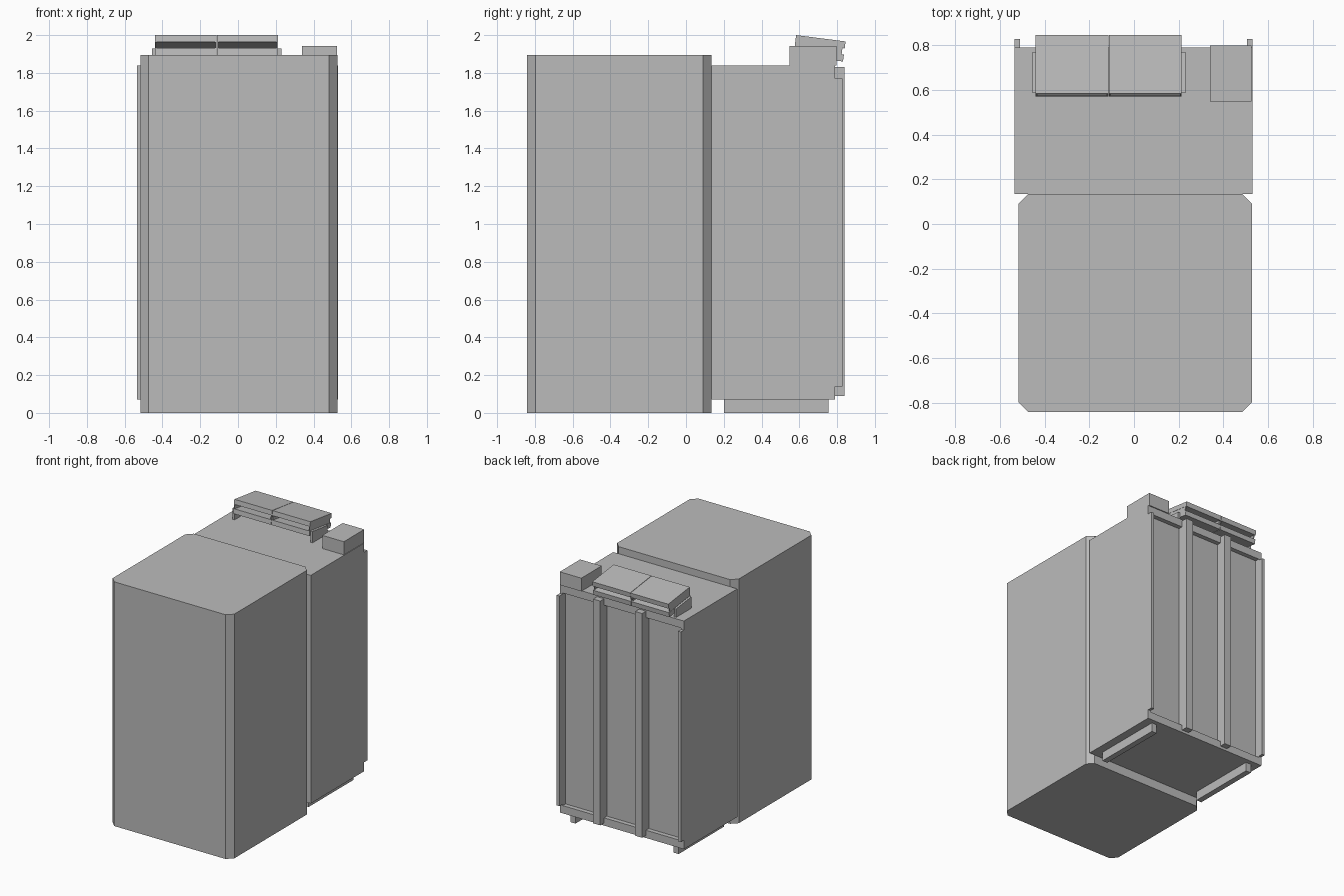
import bpy
import math

old = bpy.data.objects.get("Cube")
if old:
    bpy.data.objects.remove(old, do_unlink=True)

grey = bpy.data.materials.new("plain_grey")
grey.use_nodes = True
grey.diffuse_color = (0.5, 0.5, 0.5, 1)
grey.node_tree.nodes["Principled BSDF"].inputs["Base Color"].default_value = (0.5, 0.5, 0.5, 1)


def make(name, verts, faces):
    mesh = bpy.data.meshes.new(name)
    mesh.from_pydata(verts, [], faces)
    mesh.materials.append(grey)
    ob = bpy.data.objects.new(name, mesh)
    bpy.context.collection.objects.link(ob)
    return ob


def prism(name, profile, lo, hi, axis):
    """Extrude a counter-clockwise profile along z (xy points) or x (yz points)."""
    n = len(profile)
    if axis == "z":
        verts = [(a, b, h) for h in (lo, hi) for a, b in profile]
    else:
        verts = [(h, a, b) for h in (lo, hi) for a, b in profile]
    faces = [tuple(reversed(range(n))), tuple(range(n, 2 * n))]
    faces += [(i, (i + 1) % n, n + (i + 1) % n, n + i) for i in range(n)]
    return make(name, verts, faces)


def box(name, x, y, z):
    return prism(name, [(x[0], y[0]), (x[1], y[0]), (x[1], y[1]), (x[0], y[1])], *z, "z")


# Front cabinet with chamfered upright edges
l, r, f, b, c = -0.517, 0.527, -0.842, 0.135, 0.044
prism("front_cabinet", [(l + c, f), (r - c, f), (r, f + c), (r, b - c),
                        (r - c, b), (l + c, b), (l, b - c), (l, f + c)], 0, 1.895, "z")

# Rear cabinet with a recessed, framed back
L, R = -0.535, 0.53
box("rear_cabinet", (L, R), (0.135, 0.755), (0.07, 1.84))
box("back_top_rail", (L, R), (0.755, 0.79), (1.78, 1.84))
box("back_bottom_rail", (L, R), (0.755, 0.79), (0.07, 0.13))
for side, x in (("right", (L, L + 0.024)), ("left", (R - 0.024, R))):
    box(side + "_back_frame", x, (0.755, 0.79), (0.13, 1.78))
    box(side + "_back_post", x, (0.79, 0.828), (0.14, 1.77))
for side, s in (("right", -1), ("left", 1)):
    box(side + "_back_rib", sorted((s * 0.15, s * 0.21)), (0.755, 0.838), (0.09, 1.83))
    box(side + "_skid", sorted((s * 0.42, s * 0.465)), (0.2, 0.755), (0, 0.07))

# Small roof box
box("roof_box", (0.34, 0.525), (0.548, 0.798), (1.84, 1.942))

# Tilted slab stack on the roof
tilt = math.radians(7.3)
cs, sn = math.cos(tilt), math.sin(tilt)


def tilted(name, x, u, v):
    """Box in the tilted frame: u runs back, v runs up, from the top front edge."""
    pts = [(u[0], v[0]), (u[1], v[0]), (u[1], v[1]), (u[0], v[1])]
    return prism(name, [(0.583 + a * cs + h * sn, 2.0 - a * sn + h * cs) for a, h in pts], *x, "x")


for side, x0 in (("right", -0.44), ("left", -0.112)):
    x = (x0, x0 + 0.325)
    tilted(side + "_upper_slab", x, (0, 0.264), (-0.037, 0))
    tilted(side + "_lower_slab", x, (0, 0.264), (-0.107, -0.07))
    for k, px in enumerate((x[0] + 0.002, x[1] - 0.008)):
        tilted(f"{side}_slab_end_plate_{k}", (px, px + 0.006), (0, 0.252), (-0.07, -0.037))

# Brackets holding the slab stack
for side, x in (("right", (-0.455, -0.438)), ("left", (0.212, 0.23))):
    prism(side + "_bracket", [(0.585, 1.84), (0.77, 1.84), (0.77, 1.905), (0.585, 1.928)], *x, "x")
